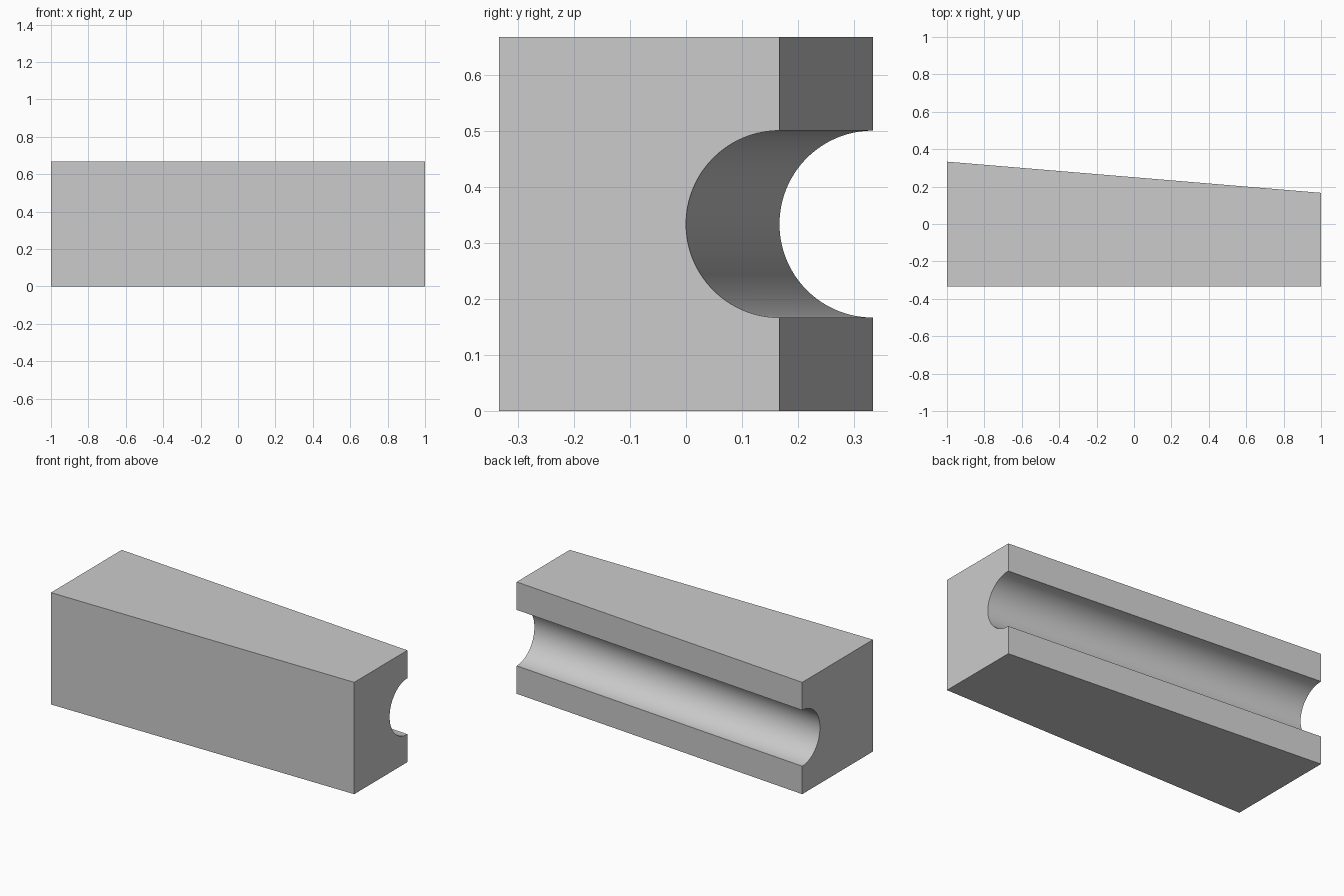
import bpy, bmesh
from math import sin, cos, pi, radians

if "Cube" in bpy.data.objects:
    bpy.data.objects.remove(bpy.data.objects["Cube"])

HALF_LENGTH = 1.0
FRONT_Y = -1 / 3
HEIGHT = 2 / 3
RADIUS = 1 / 6
SEGMENTS = 64


def section(bm, x, back_y):
    """Block cross-section with a half-round groove in its back edge."""
    pts = [(FRONT_Y, 0), (back_y, 0)]
    for i in range(SEGMENTS + 1):
        a = pi * i / SEGMENTS
        pts.append((back_y - RADIUS * sin(a), HEIGHT / 2 - RADIUS * cos(a)))
    pts += [(back_y, HEIGHT), (FRONT_Y, HEIGHT)]
    return [bm.verts.new((x, y, z)) for y, z in pts]


# Tapered block: loft between the deep left end and the shallow right end
bm = bmesh.new()
left = section(bm, -HALF_LENGTH, 1 / 3)
right = section(bm, HALF_LENGTH, 1 / 6)
n = len(left)
for i in range(n):
    j = (i + 1) % n
    bm.faces.new((left[i], left[j], right[j], right[i]))
bm.faces.new(left)
bm.faces.new(right)
bmesh.ops.recalc_face_normals(bm, faces=bm.faces)

mesh = bpy.data.meshes.new("grooved_block")
bm.to_mesh(mesh)
bm.free()
block = bpy.data.objects.new("grooved_block", mesh)
bpy.context.collection.objects.link(block)

# Smooth groove, crisp block edges
bpy.context.view_layer.objects.active = block
block.select_set(True)
bpy.ops.object.shade_smooth_by_angle(angle=radians(30))
